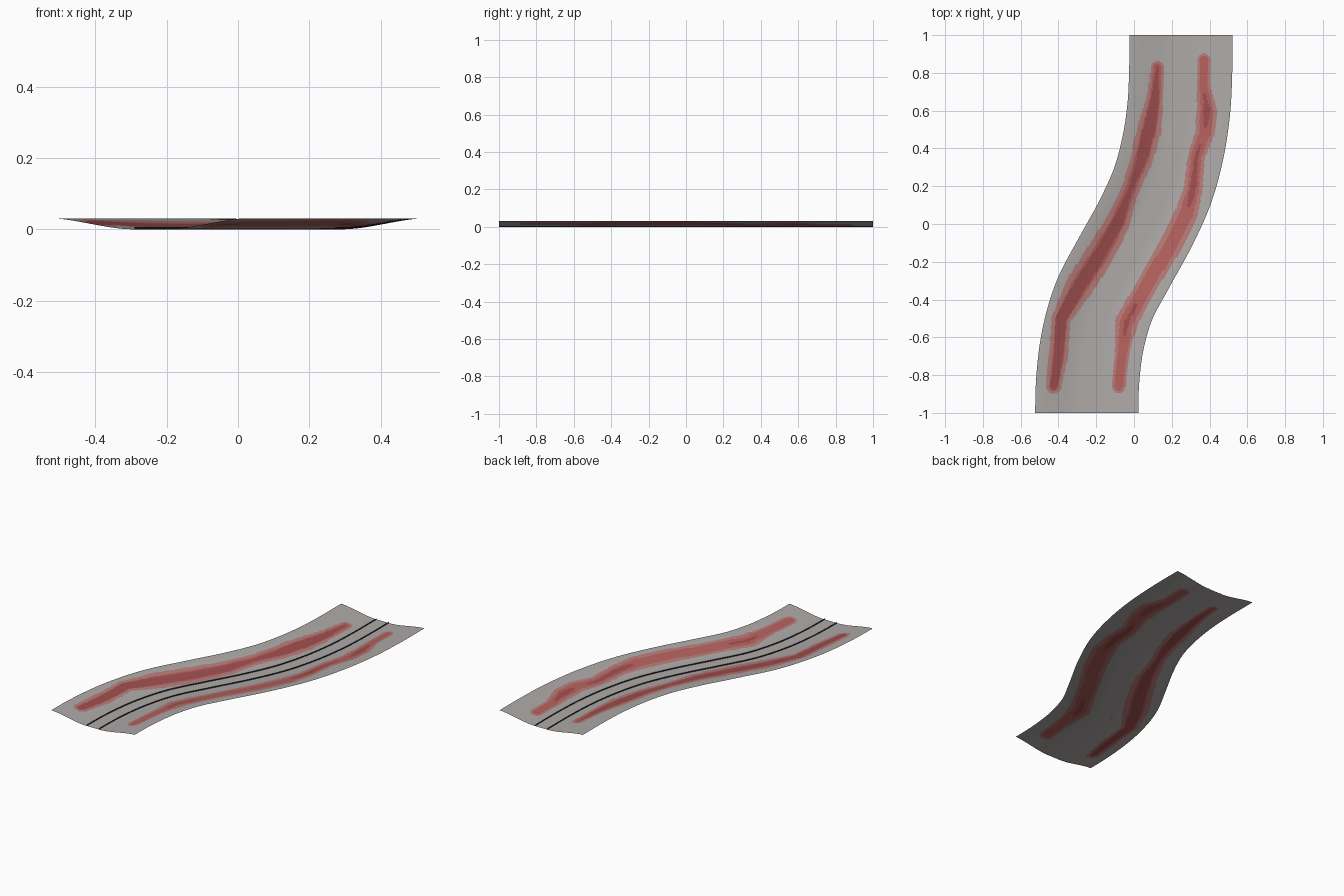
import bpy, bmesh
from mathutils import Vector
from mathutils.geometry import interpolate_bezier

if "Cube" in bpy.data.objects:
    bpy.data.objects.remove(bpy.data.objects["Cube"])


def material(name, rgb):
    mat = bpy.data.materials.new(name)
    mat.use_nodes = True
    mat.diffuse_color = (*rgb, 1)
    mat.node_tree.nodes["Principled BSDF"].inputs["Base Color"].default_value = (*rgb, 1)
    return mat


GREY = material("warm grey", (0.42, 0.40, 0.39))
PALE = material("pale red", (0.47, 0.20, 0.19))
RED = material("red", (0.46, 0.12, 0.11))
DEEP = material("deep red", (0.34, 0.075, 0.075))
DARK = material("dark line", (0.03, 0.03, 0.03))

HALF = 0.273
ROWS, COLS = 300, 80


def smooth_path(points, steps):
    """Sample a smooth curve through the points."""
    pts = [Vector((*p, 0)) for p in points]
    tangents = [(pts[min(i + 1, len(pts) - 1)] - pts[max(i - 1, 0)]) / 6 for i in range(len(pts))]
    tangents[0] = Vector((0, 0.06, 0))
    tangents[-1] = Vector((0, 0.06, 0))
    out = []
    for i in range(len(pts) - 1):
        seg = interpolate_bezier(pts[i], pts[i] + tangents[i], pts[i + 1] - tangents[i + 1],
                                 pts[i + 1], steps + 1)
        out += seg[:-1]
    return out + [pts[-1]]


# Winding centre line, from the front end to the back end
CENTRE = [(-0.25, -1), (-0.243, -0.8), (-0.215, -0.6), (-0.155, -0.4), (-0.05, -0.2),
          (0.06, 0), (0.15, 0.2), (0.205, 0.4), (0.236, 0.6), (0.247, 0.8), (0.248, 1)]
path = smooth_path(CENTRE, ROWS // 10)
sides = []
for i in range(len(path)):
    t = (path[min(i + 1, len(path) - 1)] - path[max(i - 1, 0)]).normalized()
    sides.append(Vector((t.y, -t.x, 0)))
sides[0] = sides[-1] = Vector((1, 0, 0))


def height(u):
    """Shallow trough: flat floor, eased banks."""
    t = min(max((abs(u) - 0.04) / (HALF - 0.02), 0), 1)
    return 0.031 * min(t * t * (3 - 2 * t) * 1.03, 1)


def sweep(name, section, mats):
    """Sweep a section of (across, up) points along the path."""
    bm = bmesh.new()
    rows = [[bm.verts.new(p + s * u + Vector((0, 0, z))) for u, z in section]
            for p, s in zip(path, sides)]
    for a, b in zip(rows, rows[1:]):
        for j in range(len(section) - 1):
            bm.faces.new((a[j], a[j + 1], b[j + 1], b[j])).smooth = True
    mesh = bpy.data.meshes.new(name)
    bm.to_mesh(mesh)
    bm.free()
    for m in mats:
        mesh.materials.append(m)
    obj = bpy.data.objects.new(name, mesh)
    bpy.context.collection.objects.link(obj)
    return obj


# Road surface
across = [HALF * (2 * j / COLS - 1) for j in range(COLS + 1)]
road = sweep("road_surface", [(u, height(u)) for u in across], [GREY, PALE, RED, DEEP])

# Worn red streaks: x, y, outer radius, core strength
LEFT_STREAK = [(-0.425, -0.86, .04, .5), (-0.40, -0.7, .05, .5), (-0.385, -0.5, .05, .6),
               (-0.29, -0.33, .075, .45), (-0.18, -0.16, .075, .45), (-0.09, 0, .065, .5),
               (-0.02, 0.18, .045, .3), (0.04, 0.34, .06, .45), (0.08, 0.5, .065, .5),
               (0.11, 0.66, .045, .5), (0.125, 0.83, .033, .2)]
RIGHT_STREAK = [(-0.08, -0.86, .035, .1), (-0.06, -0.66, .04, .1), (-0.04, -0.52, .06, .2),
                (0.07, -0.32, .055, .1), (0.19, -0.12, .06, .1), (0.28, 0.06, .06, .1),
                (0.315, 0.2, .05, .35), (0.33, 0.36, .045, .2), (0.375, 0.48, .05, .1),
                (0.385, 0.6, .055, .35), (0.37, 0.72, .035, .1), (0.37, 0.87, .033, .1)]


def streak_level(c):
    level = 0
    for streak in (LEFT_STREAK, RIGHT_STREAK):
        for (x0, y0, r0, k0), (x1, y1, r1, k1) in zip(streak, streak[1:]):
            if not min(y0, y1) - 0.1 < c.y < max(y0, y1) + 0.1:
                continue
            dx, dy = x1 - x0, y1 - y0
            t = ((c.x - x0) * dx + (c.y - y0) * dy) / (dx * dx + dy * dy)
            t = min(max(t, 0), 1)
            d = ((c.x - x0 - t * dx) ** 2 + (c.y - y0 - t * dy) ** 2) ** 0.5
            q = d / (r0 + (r1 - r0) * t)
            core = k0 + (k1 - k0) * t
            level = max(level, 3 if q < core and core > 0.15 else 2 if q < 0.6 else 1 if q < 1 else 0)
    return level


for poly in road.data.polygons:
    poly.material_index = streak_level(poly.center)

# Two thin upright lines along the middle
for name, u in (("right_centre_line", -0.04), ("left_centre_line", 0.04)):
    sweep(name, [(u, height(u)), (u, height(u) + 0.007)], [DARK])
